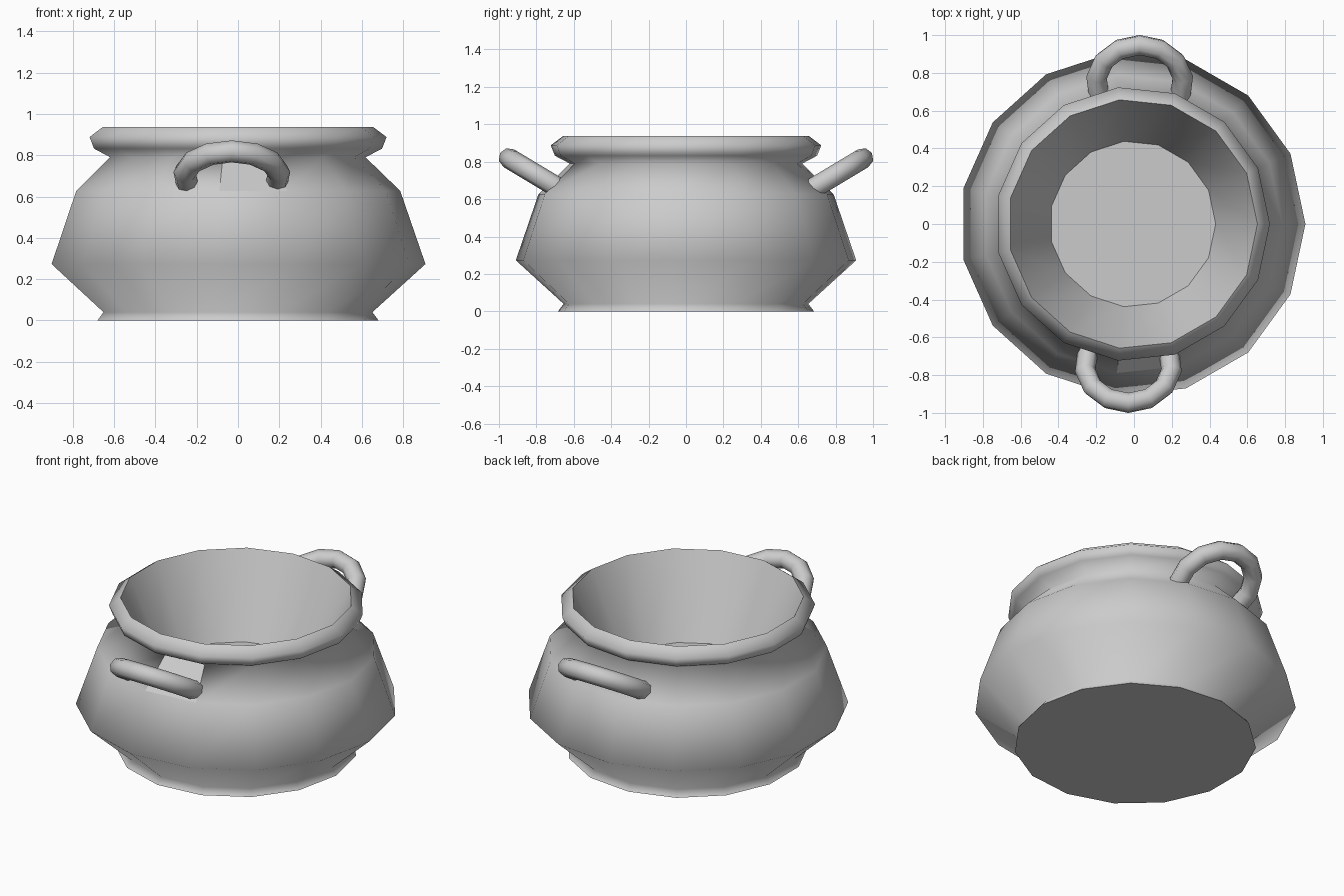
import bpy, bmesh, math
from mathutils import Vector

if "Cube" in bpy.data.objects:
    bpy.data.objects.remove(bpy.data.objects["Cube"])

def finish(bm, name):
    bmesh.ops.recalc_face_normals(bm, faces=bm.faces[:])
    me = bpy.data.meshes.new(name)
    bm.to_mesh(me)
    bm.free()
    ob = bpy.data.objects.new(name, me)
    bpy.context.collection.objects.link(ob)
    return ob

def bridge(bm, a, b, closed_n):
    return [bm.faces.new((a[i], a[(i + 1) % closed_n], b[(i + 1) % closed_n], b[i]))
            for i in range(closed_n)]

# Pot body: 15-sided turned profile (radius, height), outside up and back down inside
SIDES, CX = 15, -0.0075
PROFILE = [(0.688, 0), (0.658, 0.04), (0.915, 0.273), (0.793, 0.627), (0.625, 0.79),
           (0.705, 0.832), (0.727, 0.888), (0.661, 0.937), (0.44, 0.45)]
SHARP = {0, 7, 8}          # foot, mouth and floor edges stay crisp
bm = bmesh.new()
rings = []
for r, z in PROFILE:
    rings.append([bm.verts.new((CX + r * math.cos(math.tau * i / SIDES),
                                r * math.sin(math.tau * i / SIDES), z)) for i in range(SIDES)])
for k in range(len(rings) - 1):
    faces = bridge(bm, rings[k], rings[k + 1], SIDES)
    for i, f in enumerate(faces):
        f.smooth = not (k == 3 and i == 11)   # one flat facet behind the front handle
bm.faces.new(rings[0][::-1])                  # underside
bm.faces.new(rings[-1])                       # inner floor
for k in SHARP:
    for i in range(SIDES):
        bm.edges.get((rings[k][i], rings[k][(i + 1) % SIDES])).smooth = False
finish(bm, "pot_body")

# Handles: tilted tube arcs sunk into the shoulder
def handle(name, side):
    R, r, tilt, steps, n = 0.23, 0.055, math.radians(31), 8, 8
    centre = Vector((0.03, 0.75, 0.70))
    ux, uy = Vector((1, 0, 0)), Vector((0, math.cos(tilt), math.sin(tilt)))
    un = ux.cross(uy)
    bm = bmesh.new()
    prev = None
    for s in range(steps + 1):
        a = math.radians(-20 + 220 * s / steps)
        out = ux * math.cos(a) + uy * math.sin(a)
        ring = []
        for j in range(n):
            t = math.tau * j / n
            p = centre + out * (R + r * math.cos(t)) + un * (r * math.sin(t))
            ring.append(bm.verts.new((side * p.x, side * p.y, p.z)))
        if prev:
            for f in bridge(bm, prev, ring, n):
                f.smooth = True
        if s in (0, steps):
            for e in bm.faces.new(ring).edges:
                e.smooth = False
        prev = ring
    finish(bm, name)

handle("back_handle", 1)
handle("front_handle", -1)
